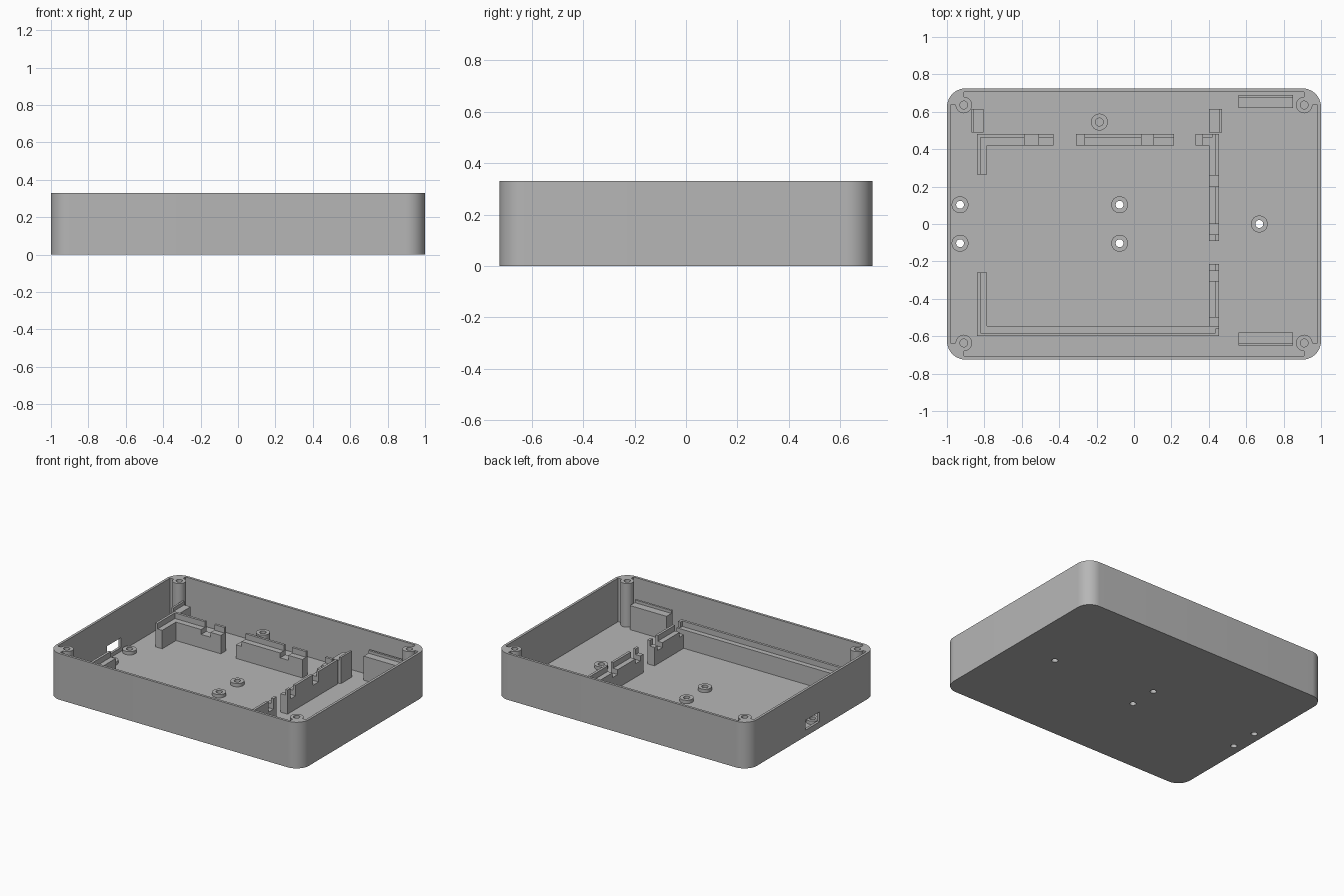
import bpy
import bmesh
import math
from mathutils import Vector

if "Cube" in bpy.data.objects:
    bpy.data.objects.remove(bpy.data.objects["Cube"])

HX, HY, HEIGHT = 1.0, 0.725, 0.33
WALL, FLOOR, CORNER = 0.018, 0.018, 0.1
BOSS_X, BOSS_Y, BOSS_R, HOLE_R = 0.91, 0.636, 0.044, 0.021
LEDGE, LIP_TOP, LIP = 0.15, 0.19, 0.018

grey = bpy.data.materials.new("plain_grey")
grey.use_nodes = True
colour = (0.47, 0.47, 0.47, 1)
grey.diffuse_color = colour
grey.node_tree.nodes["Principled BSDF"].inputs["Base Color"].default_value = colour


def prism(name, points, direction):
    """Closed 3D outline extruded along a direction."""
    bm = bmesh.new()
    face = bm.faces.new([bm.verts.new(p) for p in points])
    out = bmesh.ops.extrude_face_region(bm, geom=[face])
    moved = [v for v in out["geom"] if isinstance(v, bmesh.types.BMVert)]
    bmesh.ops.translate(bm, verts=moved, vec=Vector(direction))
    bmesh.ops.recalc_face_normals(bm, faces=bm.faces)
    mesh = bpy.data.meshes.new(name)
    bm.to_mesh(mesh)
    bm.free()
    obj = bpy.data.objects.new(name, mesh)
    mesh.materials.append(grey)
    bpy.context.collection.objects.link(obj)
    return obj


def arc(cx, cy, r, start, end, steps):
    angles = [math.radians(start + (end - start) * i / steps) for i in range(steps + 1)]
    return [(cx + r * math.cos(a), cy + r * math.sin(a)) for a in angles]


def upright(name, outline, z0, z1):
    return prism(name, [(x, y, z0) for x, y in outline], (0, 0, z1 - z0))


def box(name, x0, x1, y0, y1, z0, z1):
    return upright(name, [(x0, y0), (x1, y0), (x1, y1), (x0, y1)], z0, z1)


def cylinder(name, x, y, r, z0, z1):
    return upright(name, arc(x, y, r, 0, 360, 32)[:-1], z0, z1)


def cut(obj, cutter):
    """Subtract a cutter and discard it."""
    mod = obj.modifiers.new("cut", "BOOLEAN")
    mod.operation, mod.solver, mod.object = "DIFFERENCE", "EXACT", cutter
    bpy.context.view_layer.objects.active = obj
    bpy.ops.object.modifier_apply(modifier=mod.name)
    bpy.data.objects.remove(cutter)


def smooth(obj):
    bpy.ops.object.select_all(action="DESELECT")
    obj.select_set(True)
    bpy.context.view_layer.objects.active = obj
    bpy.ops.object.shade_smooth_by_angle(angle=math.radians(30))


def rail(name, axis, start, end, inner, outer, notches=(), ledge=LEDGE, top=LIP_TOP, lip=LIP):
    """Stepped rail along x or y with its raised lip on the outer side."""
    z0 = FLOOR - 0.004
    edge = outer - math.copysign(lip, outer - inner)
    section = [(inner, z0), (outer, z0), (outer, top), (edge, top), (edge, ledge), (inner, ledge)]
    length = end - start
    if axis == "x":
        obj = prism(name, [(start, u, z) for u, z in section], (length, 0, 0))
    else:
        obj = prism(name, [(u, start, z) for u, z in section], (0, length, 0))
    a, b = min(inner, outer) - 0.02, max(inner, outer) + 0.02
    for n0, n1 in notches:
        span = (n0, n1, a, b) if axis == "x" else (a, b, n0, n1)
        cut(obj, box("notch", *span, 0.115, 0.3))
    return obj


# Outer tray
outline = []
for i, (sx, sy) in enumerate([(1, 1), (-1, 1), (-1, -1), (1, -1)]):
    outline += arc(sx * (HX - CORNER), sy * (HY - CORNER), CORNER, 90 * i, 90 * i + 90, 14)
tray = upright("tray", outline, 0, HEIGHT)

# Cavity that leaves a filled round screw boss in each corner
quarter = [(HX - WALL, BOSS_Y)] + arc(BOSS_X, BOSS_Y, BOSS_R, 0, -270, 30) + [(BOSS_X, HY - WALL)]
cavity = []
for sx, sy in [(1, 1), (-1, 1), (-1, -1), (1, -1)]:
    pts = [(sx * x, sy * y) for x, y in quarter]
    cavity += pts if sx * sy > 0 else pts[::-1]
cut(tray, upright("cavity", cavity, FLOOR, HEIGHT + 0.1))

# Screw holes in the bosses
for sx in (-1, 1):
    for sy in (-1, 1):
        cut(tray, cylinder("screw_hole", sx * BOSS_X, sy * BOSS_Y, HOLE_R, 0.1, HEIGHT + 0.1))

# Cable slot in the end wall
cut(tray, box("cable_slot", -1.1, -0.97, -0.08, 0.08, 0.045, 0.115))

# Low standoffs over through holes, and one tall post
standoffs = [(-0.93, 0.103), (-0.93, -0.103), (-0.077, 0.103), (-0.077, -0.103), (0.67, 0)]
for x, y in standoffs:
    cut(tray, cylinder("floor_hole", x, y, HOLE_R, -0.1, 0.1))
    ring = cylinder("standoff", x, y, 0.045, FLOOR - 0.004, 0.042)
    cut(ring, cylinder("bore", x, y, HOLE_R, -0.1, 0.1))
    smooth(ring)
post = cylinder("tall_post", -0.185, 0.545, 0.045, FLOOR - 0.004, 0.19)
cut(post, cylinder("bore", -0.185, 0.545, HOLE_R, 0.06, 0.3))
smooth(post)
smooth(tray)

# Board rails around the large bay
rail("front_rail", "x", -0.84, 0.455, -0.545, -0.60)
rail("end_rail_front", "y", -0.60, -0.26, -0.785, -0.84)
rail("end_rail_back", "y", 0.265, 0.48, -0.785, -0.84)
rail("back_rail_outer", "x", -0.84, -0.43, 0.42, 0.48, [(-0.585, -0.51)])
rail("back_rail_middle", "x", -0.31, 0.215, 0.42, 0.48, [(-0.35, -0.265), (0.04, 0.105)])
rail("back_rail_inner", "x", 0.33, 0.42, 0.42, 0.48, [(0.30, 0.365)])
rail("divider_back", "y", -0.09, 0.48, 0.40, 0.455, [(-0.055, 0.0), (0.20, 0.26)])
rail("divider_front", "y", -0.60, -0.215, 0.40, 0.455, [(-0.305, -0.25), (-0.56, -0.50)])

# Support blocks behind the bay
rail("support_block_outer", "y", 0.49, 0.615, -0.805, -0.87, (), 0.18, 0.205, 0.015)
rail("support_block_inner", "y", 0.49, 0.615, 0.40, 0.47, (), 0.18, 0.205, 0.015)

# Side blocks in the small bay
rail("side_block_back", "x", 0.56, 0.85, 0.62, 0.69, (), 0.19, 0.21, 0.015)
rail("side_block_front", "x", 0.56, 0.85, -0.58, -0.65, (), 0.19, 0.21, 0.015)
